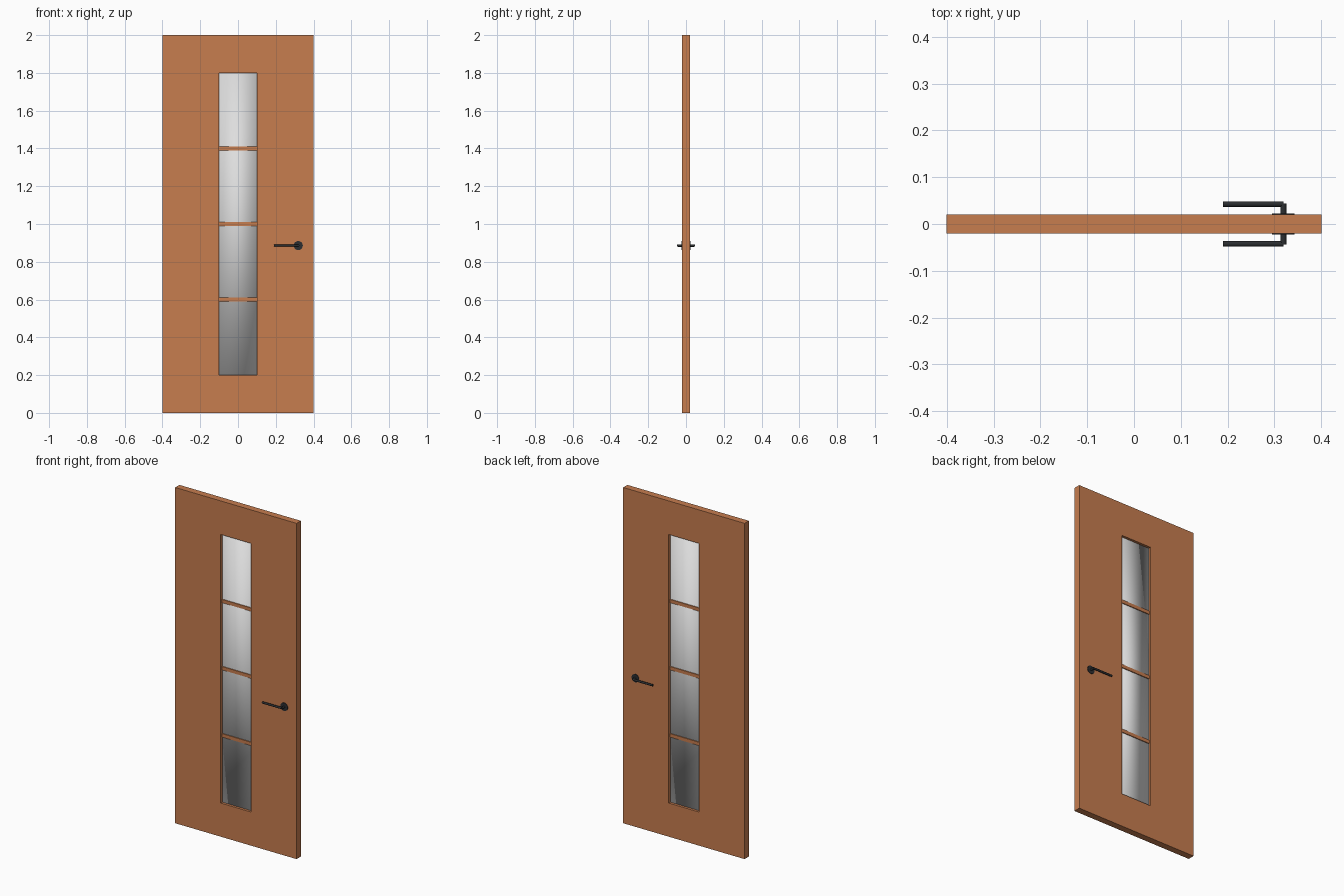
import bpy, bmesh, math
from mathutils import Matrix

if "Cube" in bpy.data.objects:
    bpy.data.objects.remove(bpy.data.objects["Cube"])


def material(name, rgb):
    m = bpy.data.materials.new(name)
    lin = [c / 12.92 if c <= 0.04045 else ((c + 0.055) / 1.055) ** 2.4 for c in rgb]
    m.diffuse_color = (*lin, 1)
    m.use_nodes = True
    m.node_tree.nodes["Principled BSDF"].inputs["Base Color"].default_value = m.diffuse_color
    return m


WOOD = material("warm wood", (0.78, 0.49, 0.31))
GLASS = material("pale glass", (0.87, 0.87, 0.87))
BLACK = material("black metal", (0.17, 0.18, 0.19))


def make_object(name, bm, mat, smooth=False):
    bmesh.ops.recalc_face_normals(bm, faces=bm.faces)
    mesh = bpy.data.meshes.new(name)
    bm.to_mesh(mesh)
    bm.free()
    mesh.materials.append(mat)
    for p in mesh.polygons:
        p.use_smooth = smooth
    ob = bpy.data.objects.new(name, mesh)
    bpy.context.collection.objects.link(ob)
    return ob


def box(name, size, loc, mat, smooth=False):
    bm = bmesh.new()
    bmesh.ops.create_cube(bm, size=1, matrix=Matrix.Translation(loc) @ Matrix.Diagonal((*size, 1)))
    return make_object(name, bm, mat, smooth)


def rod(name, radius, length, loc, axis, sides=24):
    rot = Matrix.Rotation(math.pi / 2, 4, 'X' if axis == 'Y' else 'Y')
    bm = bmesh.new()
    bmesh.ops.create_cone(bm, cap_ends=True, segments=sides, radius1=radius, radius2=radius,
                          depth=length, matrix=Matrix.Translation(loc) @ rot)
    ob = make_object(name, bm, BLACK)
    bpy.ops.object.select_all(action='DESELECT')
    bpy.context.view_layer.objects.active = ob
    ob.select_set(True)
    bpy.ops.object.shade_smooth_by_angle(angle=math.radians(40))
    return ob


# Door leaf: a rectangular ring extruded through its thickness
bm = bmesh.new()
rings = []
for hw, z0, z1 in ((0.4, 0, 2), (0.1, 0.2, 1.8)):
    rings.append([bm.verts.new((x, -0.02, z)) for x, z in ((-hw, z0), (hw, z0), (hw, z1), (-hw, z1))])
outer, inner = rings
for i in range(4):
    j = (i + 1) % 4
    bm.faces.new((outer[i], outer[j], inner[j], inner[i]))
ext = bmesh.ops.extrude_face_region(bm, geom=bm.faces[:], use_keep_orig=True)
bmesh.ops.translate(bm, vec=(0, 0.04, 0), verts=[v for v in ext["geom"] if isinstance(v, bmesh.types.BMVert)])
make_object("door_leaf", bm, WOOD)

# Window pane, smooth shaded across its corners
box("window_pane", (0.2, 0.01, 1.6), (0, 0, 1), GLASS, smooth=True)

# Glazing bars
for i, z in enumerate((0.6, 1.0, 1.4)):
    box(f"glazing_bar_{i + 1}", (0.2, 0.02, 0.02), (0, 0, z), WOOD)

# Handles on both sides
HX, HZ = 0.319, 0.886
for side, s in (("front", -1), ("back", 1)):
    rod(f"{side}_rosette", 0.024, 0.003, (HX, s * 0.0213, HZ), 'Y', 32)
    rod(f"{side}_spindle", 0.0065, 0.025, (HX, s * 0.031, HZ), 'Y')
    rod(f"{side}_lever", 0.006, 0.129, (0.2545, s * 0.0425, HZ), 'X')
